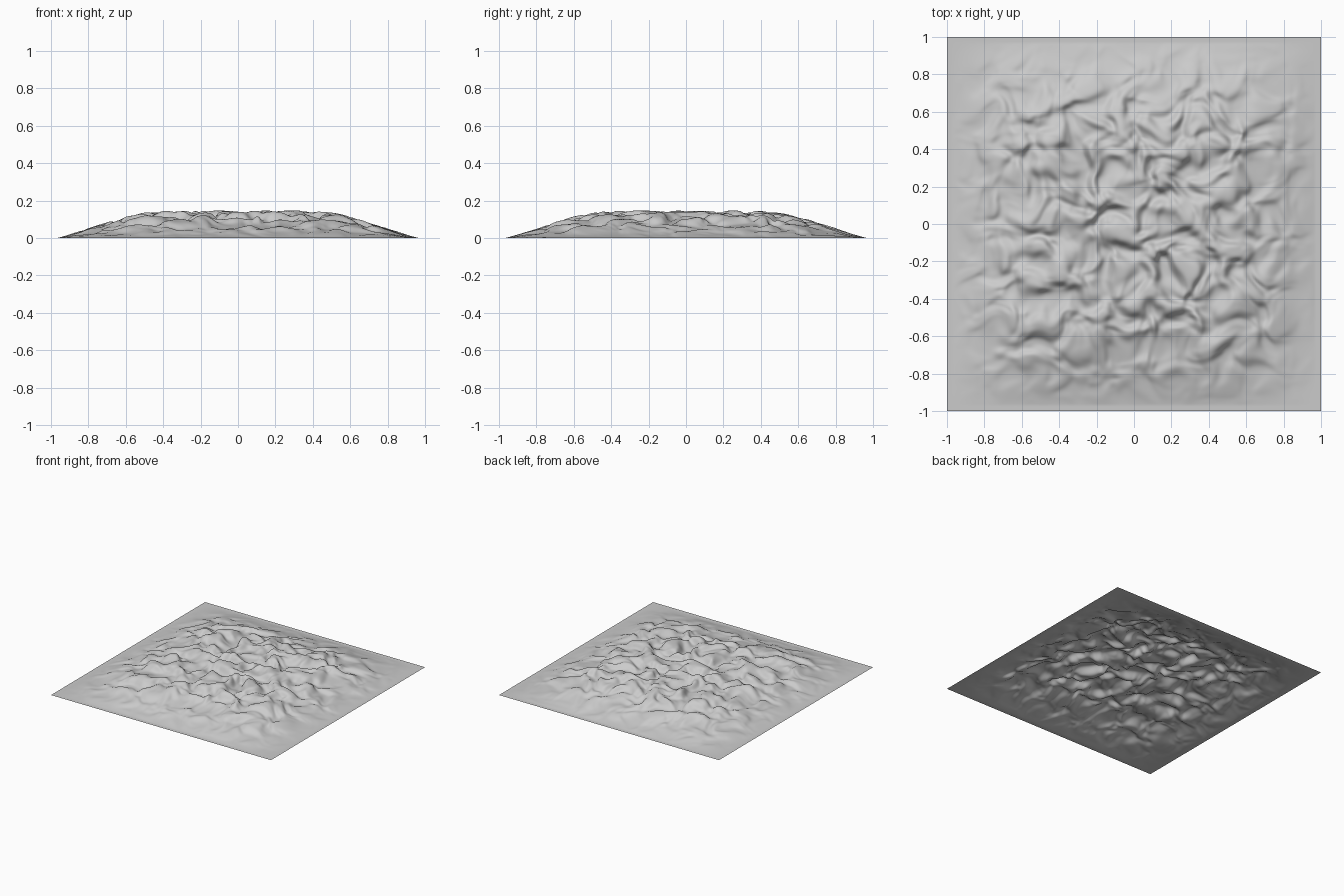
import bpy
import bmesh
from math import sin, pi, tanh, exp
from mathutils import Vector, noise
from mathutils.geometry import intersect_point_line

cube = bpy.data.objects.get("Cube")
if cube:
    bpy.data.objects.remove(cube, do_unlink=True)

PEAK = 0.149      # height of the plateau crests
CELLS = 256       # grid resolution per side

# Main winding crest across the middle
CREST = [Vector((x, y, 0)) for x, y in
         ((0.08, 0.10), (0.24, 0.09), (0.34, -0.02), (0.43, -0.11), (0.58, -0.14))]


def falloff(t):
    """Rise from the flat rim to the plateau along one axis."""
    d = min(max((1 - abs(t) - 0.03) / 0.6, 0), 1)
    return sin(pi / 2 * d ** 1.15)


def crest(p):
    """Strength of the main crest at a point."""
    best = 0
    for a, b in zip(CREST, CREST[1:]):
        _, f = intersect_point_line(p, a, b)
        near = a.lerp(b, min(max(f, 0), 1))
        best = max(best, exp(-((p - near).length / 0.035) ** 2))
    return best


def height(x, y):
    """Swirled hills, held under the plateau envelope."""
    p = Vector((x, y, 0))
    swirl = noise.noise_vector(p * 5.5 + Vector((7, 3, 1)))
    q = p + Vector((swirl.x, swirl.y, 0)) * 0.08
    hills = noise.noise(q * 8.5 + Vector((2, 9, 4)))
    hills += 0.3 * noise.noise(q * 17 + Vector((5, 1, 8)))
    hills += 0.5 * crest(p)
    return PEAK * falloff(x) * falloff(y) * (0.77 + 0.23 * tanh(2.2 * hills))


# Terrain sheet
bm = bmesh.new()
bmesh.ops.create_grid(bm, x_segments=CELLS, y_segments=CELLS, size=1)
for v in bm.verts:
    v.co.z = height(v.co.x, v.co.y)
for f in bm.faces:
    f.smooth = True
mesh = bpy.data.meshes.new("terrain")
bm.to_mesh(mesh)
bm.free()
terrain = bpy.data.objects.new("terrain", mesh)
bpy.context.collection.objects.link(terrain)

# Plain grey ground colour
grey = bpy.data.materials.new("light_grey")
grey.use_nodes = True
color = (0.6, 0.6, 0.6, 1)
grey.diffuse_color = color
grey.node_tree.nodes["Principled BSDF"].inputs["Base Color"].default_value = color
mesh.materials.append(grey)
